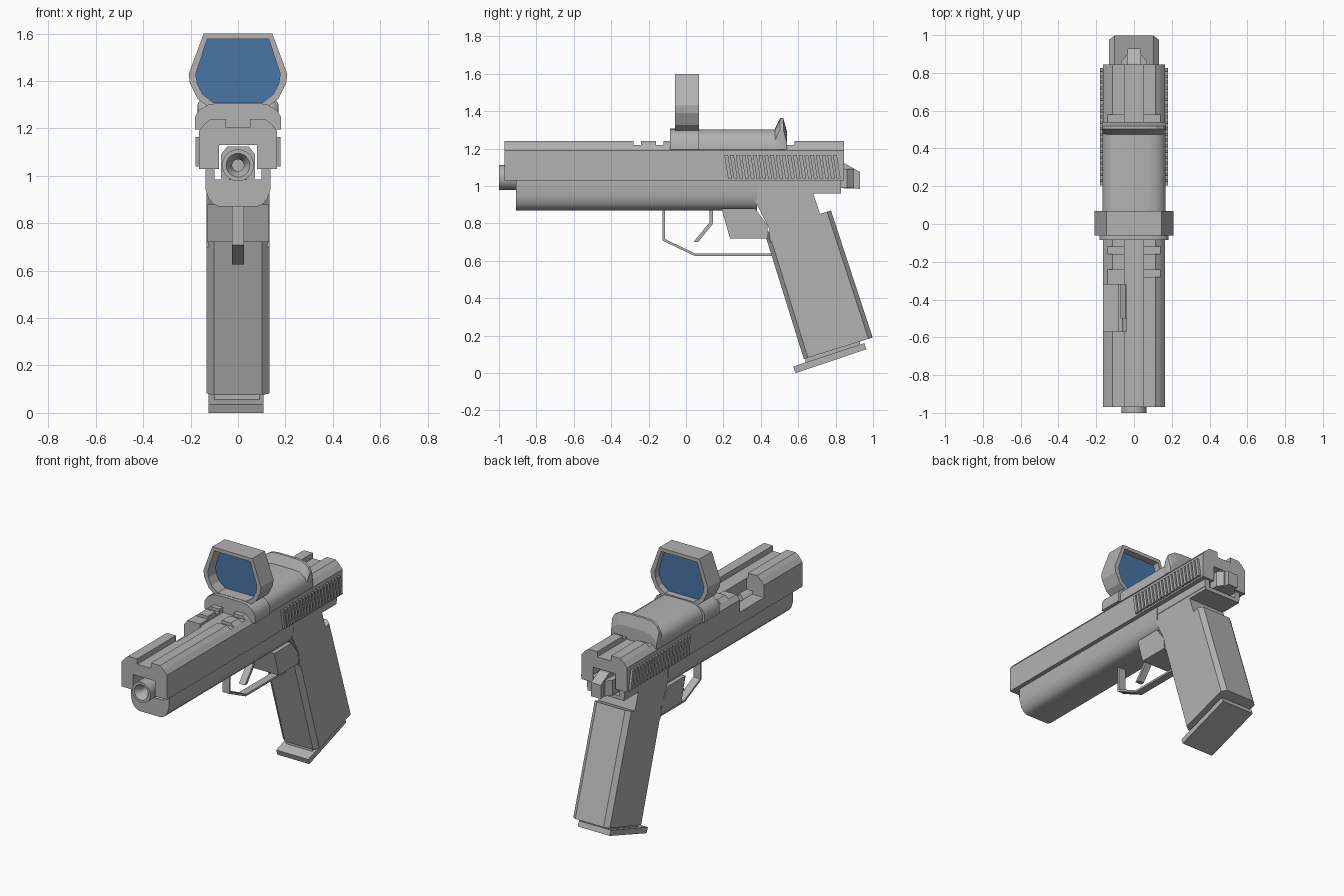
import bpy, bmesh, math

if "Cube" in bpy.data.objects:
    bpy.data.objects.remove(bpy.data.objects["Cube"])


def material(name, rgb):
    m = bpy.data.materials.new(name)
    m.diffuse_color = (*rgb, 1)
    m.use_nodes = True
    m.node_tree.nodes["Principled BSDF"].inputs["Base Color"].default_value = m.diffuse_color
    return m


GREY = material("plain_grey", (0.45, 0.45, 0.45))
BLUE = material("lens_blue", (0.065, 0.18, 0.38))


def loft(name, rings, mat=GREY, closed=False):
    """Skin equal-sized rings; cap the ends, or join last to first."""
    bm = bmesh.new()
    vs = [[bm.verts.new(p) for p in r] for r in rings]
    n = len(vs[0])
    pairs = list(zip(vs, vs[1:])) + ([(vs[-1], vs[0])] if closed else [])
    for a, b in pairs:
        for i in range(n):
            j = (i + 1) % n
            bm.faces.new((a[i], a[j], b[j], b[i]))
    if not closed:
        bm.faces.new(vs[0])
        bm.faces.new(vs[-1])
    bmesh.ops.recalc_face_normals(bm, faces=bm.faces)
    me = bpy.data.meshes.new(name)
    bm.to_mesh(me)
    bm.free()
    me.materials.append(mat)
    ob = bpy.data.objects.new(name, me)
    bpy.context.collection.objects.link(ob)
    return ob


def along_y(name, xz, y0, y1, mat=GREY):
    return loft(name, [[(x, y, z) for x, z in xz] for y in (y0, y1)], mat)


def along_x(name, yz, x0, x1):
    return loft(name, [[(x, y, z) for y, z in yz] for x in (x0, x1)])


def box(name, x0, x1, y0, y1, z0, z1):
    return along_y(name, [(x0, z0), (x1, z0), (x1, z1), (x0, z1)], y0, y1)


def mirrored(half):
    """Complete a symmetric outline from its +x half."""
    return half + [(-x, z) for x, z in reversed(half)]


def circle(y, r, zc=1.045, n=24):
    return [(r * math.cos(2 * math.pi * i / n), y,
             zc + r * math.sin(2 * math.pi * i / n)) for i in range(n)]


# Slide: an open channel with a sighting groove, and a side port on the left
slide = along_y("slide", mirrored([
    (0.08, 1.13), (0.08, 1.03), (0.165, 1.03), (0.165, 1.19),
    (0.14, 1.22), (0.05, 1.22), (0.05, 1.205)]), -0.97, 0.845)
cutter = box("port_cutter", -0.3, -0.04, -0.57, -0.32, 1.11, 1.3)
mod = slide.modifiers.new("port", 'BOOLEAN')
mod.operation, mod.object, mod.solver = 'DIFFERENCE', cutter, 'EXACT'
bpy.context.view_layer.objects.active = slide
bpy.ops.object.modifier_apply(modifier="port")
bpy.data.objects.remove(cutter)

# Raised ribs on the slide, broken by notches
for s, tag in ((1, "right"), (-1, "left")):
    front_end = -0.28 if s > 0 else -0.57
    for i, (a, b) in enumerate(((-0.97, front_end), (-0.24, -0.16),
                                (-0.12, -0.05), (0.58, 0.845))):
        along_y(f"slide_rib_{tag}_{i}", [(s * x, z) for x, z in (
            (0.05, 1.215), (0.14, 1.22), (0.115, 1.24), (0.05, 1.24))], a, b)
    # Slanted grip ridges on the rear of the slide
    for i in range(20):
        y = 0.225 + i * 0.0306
        along_x(f"ridge_{tag}_{i}", [(y, 1.04), (y + 0.02, 1.04),
                (y, 1.165), (y - 0.02, 1.165)], s * 0.16, s * 0.18)
    # Rails on the rear of the frame
    box(f"frame_rail_{tag}", *sorted((s * 0.1, s * 0.135)), 0.36, 0.83, 0.98, 1.03)

# Barrel with a funnel-shaped bore, and the block behind it
loft("barrel", [circle(0.2, 0.06), circle(-1, 0.067), circle(-1, 0.05),
                circle(-0.96, 0.025), circle(-0.8, 0.025)])
along_y("chamber_block", mirrored([(0.072, 0.99), (0.072, 1.09), (0.045, 1.125)]),
        -0.5, 0.8)

# Front frame with rounded underside and open top
along_y("frame", mirrored([(0.1, 0.985), (0.1, 1.03), (0.138, 1.03), (0.138, 0.95),
                           (0.125, 0.905), (0.105, 0.882), (0.08, 0.87)]), -0.91, 0.38)
# Rear frame joining the handle
along_x("rear_frame", [(0.36, 0.985), (0.83, 0.985), (0.83, 0.96), (0.68, 0.96),
                       (0.715, 0.855), (0.73, 0.80), (0.45, 0.70), (0.445, 0.77),
                       (0.365, 0.93)], -0.132, 0.132)


# Handle: a slanted column with chamfered edges
def handle_ring(front, back, w=0.132, c=0.03, d=0.06):
    outline = [(w - c, 0), (w, d), (w, 1 - d), (w - c, 1)]
    outline += [(-x, t) for x, t in reversed(outline)]
    return [(x, front[0] + (back[0] - front[0]) * t,
             front[1] + (back[1] - front[1]) * t) for x, t in outline]


loft("handle", [handle_ring((0.63, 0.075), (0.998, 0.19)),
                handle_ring((0.42, 0.75), (0.775, 0.87))])
along_x("handle_insert", [(0.64, 0.03), (0.93, 0.125), (0.93, 0.2), (0.64, 0.11)],
        -0.1, 0.09)
along_x("base_plate", [(0.585, 0.0), (0.965, 0.127), (0.953, 0.16), (0.573, 0.035)],
        -0.125, 0.107)

# Block, trigger and guard under the frame
along_x("under_block", [(0.19, 0.88), (0.235, 0.72), (0.44, 0.72),
                        (0.435, 0.79), (0.37, 0.88)], -0.13, 0.13)
along_x("trigger", [(0.125, 0.88), (0.145, 0.88), (0.145, 0.80), (0.065, 0.70),
                    (0.04, 0.70), (0.125, 0.805)], -0.022, 0.022)
along_x("trigger_guard", [(-0.125, 0.88), (-0.125, 0.708), (0.045, 0.627),
                          (0.47, 0.627), (0.47, 0.64), (0.048, 0.64),
                          (-0.112, 0.716), (-0.112, 0.88)], -0.025, 0.025)

# Hammer at the back
along_x("hammer", [(0.79, 1.12), (0.85, 1.12), (0.93, 1.075), (0.93, 0.985),
                   (0.79, 0.99)], -0.035, 0.035)
loft("hammer_wings", [[(x, y, z) for x, y in mirrored(
    [(0.07, 0.79), (0.07, 0.86), (0.04, 0.895)])] for z in (0.99, 1.09)])


# Sight base with front and rear flanges
def arch(w, top):
    return mirrored([(w, 1.195), (w, top - 0.06), (w * 0.9, top - 0.03),
                     (w * 0.68, top - 0.006), (w * 0.4, top)])


along_y("sight_base", arch(0.167, 1.303), -0.04, 0.5)
along_y("sight_front_flange", arch(0.182, 1.308), -0.085, 0.07)
loft("sight_rear_fin", [[(x, y, z) for x, z in arch(w, top)] for y, w, top in (
    (0.475, 0.165, 1.305), (0.503, 0.17, 1.363), (0.52, 0.17, 1.363),
    (0.54, 0.165, 1.29))])

# Sight hood and blue lens
outer = mirrored([(0.145, 1.6), (0.208, 1.43), (0.203, 1.39), (0.17, 1.325), (0.13, 1.295)])
inner = mirrored([(0.13, 1.577), (0.178, 1.43), (0.172, 1.39), (0.15, 1.345), (0.105, 1.31)])
loft("sight_hood", [[(x, y, z) for x, z in ring] for ring, y in (
    (outer, -0.06), (outer, 0.07), (inner, 0.07), (inner, -0.06))], closed=True)
along_y("sight_lens", inner, 0.02, 0.028, BLUE)

# Smooth the rounded parts only
for name in ("barrel", "frame", "sight_base", "sight_front_flange"):
    bpy.ops.object.select_all(action='DESELECT')
    ob = bpy.data.objects[name]
    ob.select_set(True)
    bpy.context.view_layer.objects.active = ob
    bpy.ops.object.shade_smooth_by_angle(angle=math.radians(35))
